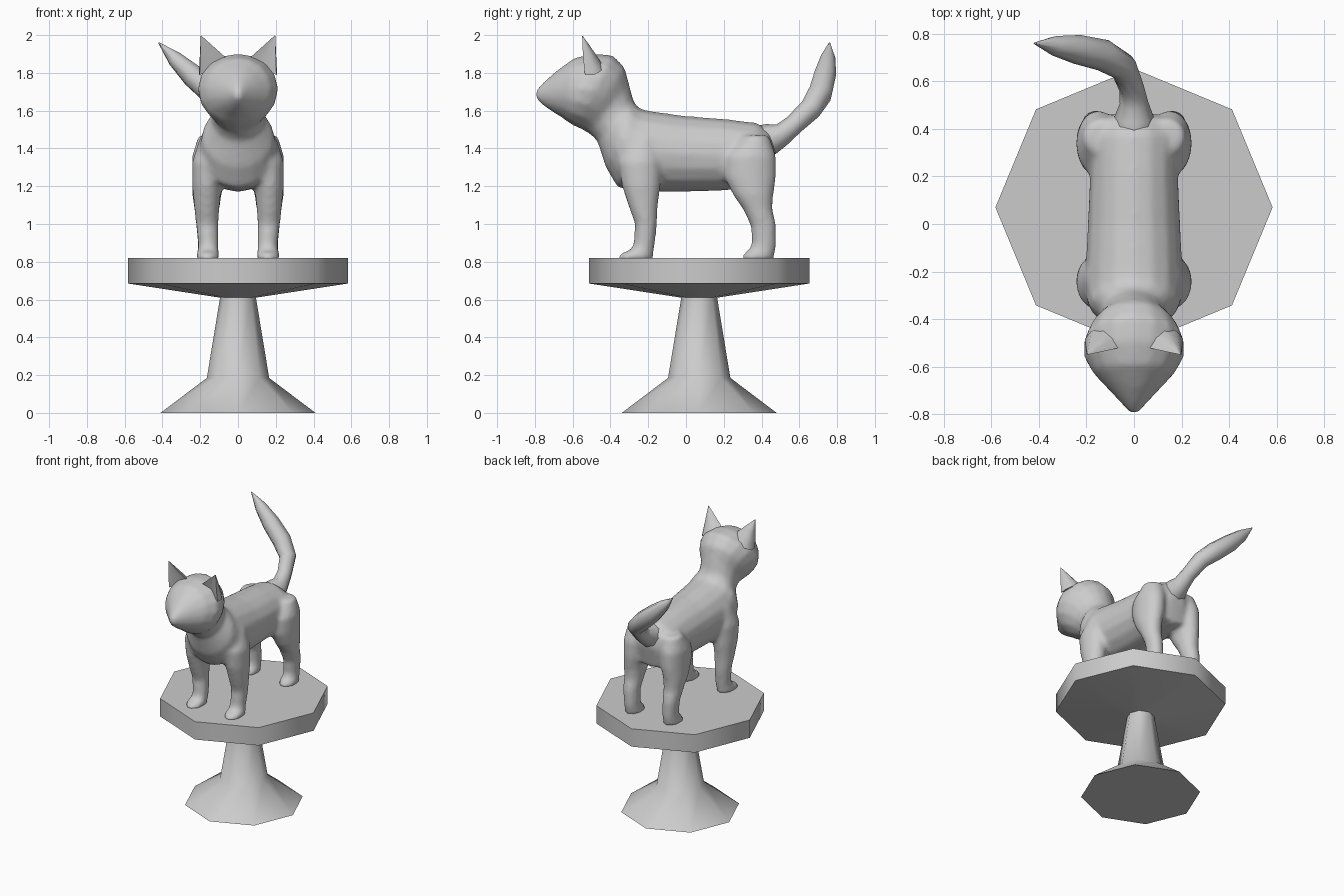
import bpy, bmesh, math
from mathutils import Vector

if "Cube" in bpy.data.objects:
    bpy.data.objects.remove(bpy.data.objects["Cube"])

N = 16


def finish(name, bm):
    bmesh.ops.recalc_face_normals(bm, faces=bm.faces)
    me = bpy.data.meshes.new(name)
    bm.to_mesh(me)
    bm.free()
    ob = bpy.data.objects.new(name, me)
    bpy.context.collection.objects.link(ob)
    return ob


def skin(bm, rings):
    """Bridge rings of points and cap both ends."""
    vs = [[bm.verts.new(p) for p in r] for r in rings]
    for a, b in zip(vs, vs[1:]):
        n = len(a)
        for i in range(n):
            bm.faces.new((a[i], a[(i + 1) % n], b[(i + 1) % n], b[i]))
    bm.faces.new(vs[0])
    bm.faces.new(vs[-1])


def oval(p, q, x, w):
    """Oval ring spanning side-view points p, q (y, z), centred at x, half width w."""
    p, q = Vector((x, *p)), Vector((x, *q))
    c, h = (p + q) / 2, (p - q) / 2
    return [c + h * math.cos(t) + Vector((w * math.sin(t), 0, 0))
            for t in (2 * math.pi * i / N for i in range(N))]


def smooth(ob, angle):
    bpy.ops.object.select_all(action='DESELECT')
    ob.select_set(True)
    bpy.context.view_layer.objects.active = ob
    bpy.ops.object.shade_smooth_by_angle(angle=math.radians(angle))


# Octagonal pedestal table
bm = bmesh.new()
skin(bm, [[(r * math.cos(i * math.pi / 4), 0.07 + r * math.sin(i * math.pi / 4), z)
           for i in range(8)]
          for r, z in ((.41, 0), (.165, .185), (.095, .61), (.583, .685), (.583, .82))])
smooth(finish("pedestal_table", bm), 50)

# Torso, neck and head: top y, z, bottom y, z, half width
torso = [
    (.478, 1.40, .46, 1.32, .05), (.45, 1.485, .43, 1.2, .15),
    (.38, 1.535, .34, 1.19, .185), (.2, 1.557, .18, 1.175, .187),
    (0, 1.572, 0, 1.17, .195), (-.2, 1.60, -.17, 1.17, .205),
    (-.24, 1.61, -.36, 1.19, .205), (-.265, 1.63, -.425, 1.30, .19),
    (-.28, 1.66, -.47, 1.44, .14), (-.30, 1.74, -.515, 1.48, .14),
    (-.325, 1.83, -.55, 1.50, .18), (-.39, 1.895, -.585, 1.515, .21),
    (-.49, 1.902, -.62, 1.535, .212), (-.59, 1.88, -.66, 1.565, .173),
    (-.68, 1.815, -.71, 1.595, .108), (-.75, 1.755, -.76, 1.63, .052),
    (-.798, 1.705, -.793, 1.66, .018)]

# Legs: front y, back y, z, centre x, half width
front_leg = [
    (-.30, -.15, 1.45, .13, .075), (-.36, -.13, 1.33, .16, .083),
    (-.34, -.135, 1.2, .165, .078), (-.30, -.15, 1.08, .165, .067),
    (-.27, -.153, 1.0, .163, .06), (-.277, -.163, .9, .157, .055),
    (-.29, -.168, .865, .157, .054), (-.35, -.173, .843, .16, .062),
    (-.362, -.175, .81, .16, .062)]
hind_leg = [
    (.30, .44, 1.47, .13, .08), (.20, .478, 1.36, .15, .093),
    (.20, .478, 1.25, .155, .088), (.25, .463, 1.15, .165, .077),
    (.30, .458, 1.08, .165, .067), (.343, .479, .99, .165, .057),
    (.348, .479, .9, .16, .053), (.335, .477, .865, .16, .053),
    (.302, .468, .843, .16, .06), (.295, .465, .81, .16, .06)]

bm = bmesh.new()
skin(bm, [oval((a, b), (c, d), 0, w) for a, b, c, d, w in torso])
for side in (-1, 1):
    for leg in (front_leg, hind_leg):
        skin(bm, [oval((a, z), (b, z), side * x, w) for a, b, z, x, w in leg])
body = finish("cat_body", bm)
rm = body.modifiers.new("blend", 'REMESH')
rm.mode = 'VOXEL'
rm.voxel_size = 0.016
rm.use_smooth_shade = True
sm = body.modifiers.new("soften", 'SMOOTH')
sm.factor = 0.5
sm.iterations = 6

# Cupped ears
base = [(.03, -.512, 1.85), (.065, -.465, 1.85), (.12, -.44, 1.84), (.18, -.45, 1.81),
        (.207, -.485, 1.79), (.203, -.535, 1.79), (.12, -.50, 1.83)]
tip = Vector((.197, -.55, 2.0))
for side, name in ((-1, "left_ear"), (1, "right_ear")):
    rings = []
    for t, bulge in ((0, 1), (.35, 1.08), (.7, 1.15), (.98, 1)):
        pts = [Vector(p).lerp(tip, t) for p in base]
        c = sum(pts, Vector()) / len(pts)
        rings.append([(side * q.x, q.y, q.z) for q in
                      (c + Vector(((p.x - c.x) * 1, (p.y - c.y) * bulge, p.z - c.z)) for p in pts)])
    bm = bmesh.new()
    skin(bm, rings)
    smooth(finish(name, bm), 60)

# Tail sweeping up and to one side: x, y, z, radius
path = [(0, .41, 1.44, .085), (0, .45, 1.45, .083), (0, .51, 1.475, .06), (-.01, .57, 1.525, .053),
        (-.045, .66, 1.61, .06), (-.13, .71, 1.69, .067), (-.24, .735, 1.785, .062),
        (-.335, .75, 1.875, .042), (-.42, .76, 1.96, .003)]
cu = bpy.data.curves.new("tail", 'CURVE')
cu.dimensions = '3D'
cu.bevel_depth = 1
cu.bevel_resolution = 2
cu.use_fill_caps = True
sp = cu.splines.new('POLY')
sp.points.add(len(path) - 1)
for pt, (x, y, z, r) in zip(sp.points, path):
    pt.co = (x, y, z, 1)
    pt.radius = r
sp.use_smooth = True
bpy.context.collection.objects.link(bpy.data.objects.new("tail", cu))
